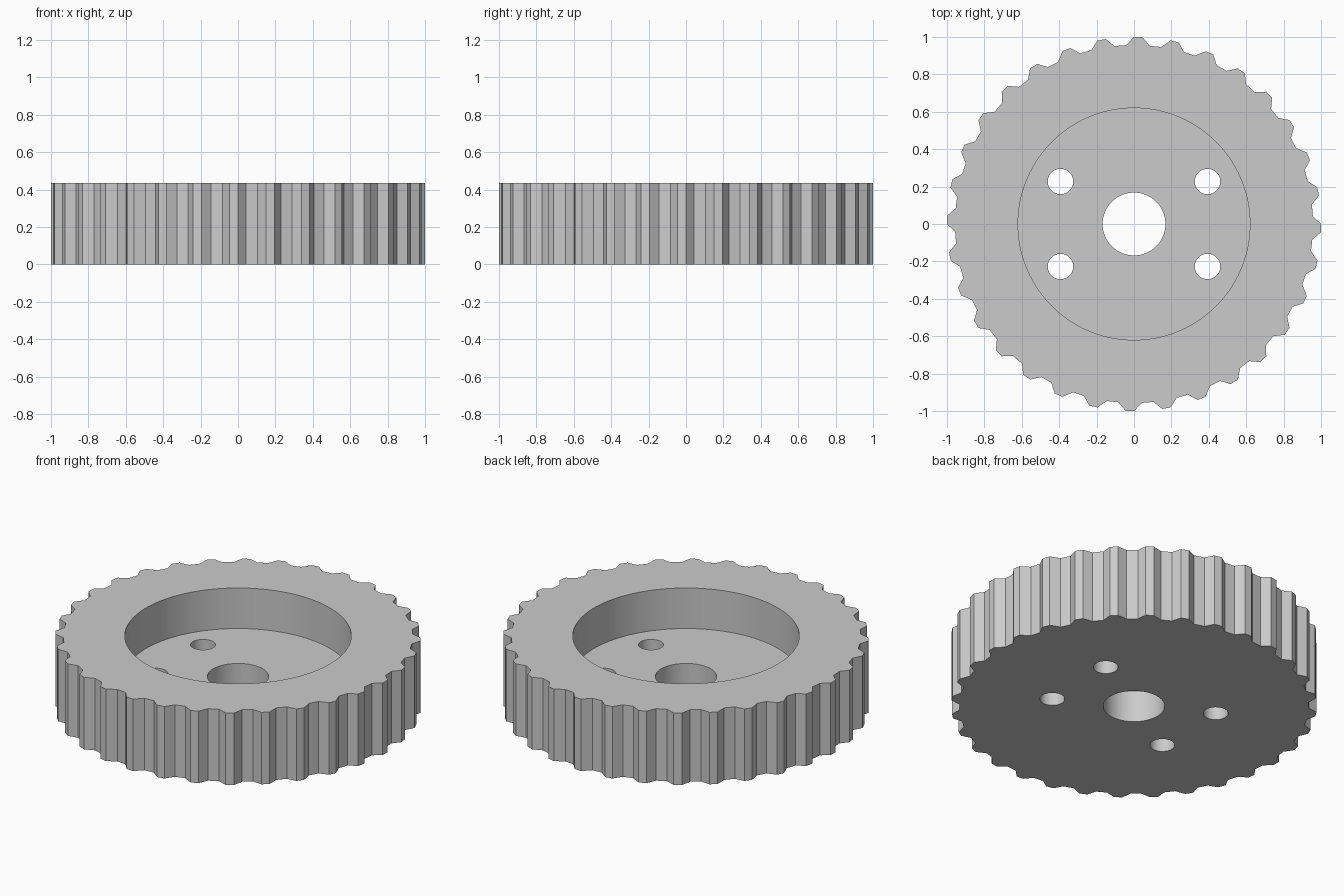
import bpy, bmesh
from math import sin, cos, radians, pi

cube = bpy.data.objects.get("Cube")
if cube:
    bpy.data.objects.remove(cube, do_unlink=True)

HEIGHT, FLOOR = 0.435, 0.19
TEETH, TIP_R, ROOT_R = 32, 1.0, 0.957
PITCH = 360 / TEETH

grey = bpy.data.materials.new("plain_grey")
grey.use_nodes = True
colour = (0.6, 0.6, 0.6, 1)
grey.diffuse_color = colour
grey.node_tree.nodes["Principled BSDF"].inputs["Base Color"].default_value = colour


def prism(name, outline, z0, z1):
    """Extrude a flat outline from z0 up to z1."""
    bm = bmesh.new()
    face = bm.faces.new([bm.verts.new((x, y, z0)) for x, y in outline])
    top = bmesh.ops.extrude_face_region(bm, geom=[face])["geom"]
    bmesh.ops.translate(bm, vec=(0, 0, z1 - z0),
                        verts=[v for v in top if isinstance(v, bmesh.types.BMVert)])
    bmesh.ops.recalc_face_normals(bm, faces=bm.faces)
    mesh = bpy.data.meshes.new(name)
    bm.to_mesh(mesh)
    bm.free()
    mesh.materials.append(grey)
    obj = bpy.data.objects.new(name, mesh)
    bpy.context.collection.objects.link(obj)
    return obj


def circle(x, y, r, n):
    return [(x + r * cos(2 * pi * i / n), y + r * sin(2 * pi * i / n)) for i in range(n)]


# Toothed body: each tooth has a flat tip, two slanted flanks and a flat root
tooth = [(0, TIP_R), (2.6, TIP_R), (5.0, ROOT_R), (8.65, ROOT_R)]
outline = []
for i in range(TEETH):
    for step, r in tooth:
        a = radians(90 - i * PITCH - step)
        outline.append((r * cos(a), r * sin(a)))
wheel = prism("toothed_wheel", outline, 0, HEIGHT)

# Cutters: round recess, centre bore and four bolt holes
cutters = [prism("recess_cutter", circle(0, 0, 0.62, 96), FLOOR, HEIGHT + 0.1),
           prism("bore_cutter", circle(0, 0, 0.168, 64), -0.1, HEIGHT + 0.1)]
for sx in (-1, 1):
    for sy in (-1, 1):
        cutters.append(prism("bolt_hole_cutter",
                             circle(sx * 0.393, sy * 0.227, 0.068, 40), -0.1, HEIGHT + 0.1))

bpy.ops.object.select_all(action="DESELECT")
bpy.context.view_layer.objects.active = wheel
wheel.select_set(True)
for cutter in cutters:
    cutter.hide_render = True
    cut = wheel.modifiers.new("cut", "BOOLEAN")
    cut.operation, cut.solver, cut.object = "DIFFERENCE", "EXACT", cutter
    bpy.ops.object.modifier_apply(modifier=cut.name)
    bpy.data.objects.remove(cutter, do_unlink=True)

# Smooth the round walls and keep the teeth crisp
bpy.ops.object.shade_smooth_by_angle(angle=radians(20))
